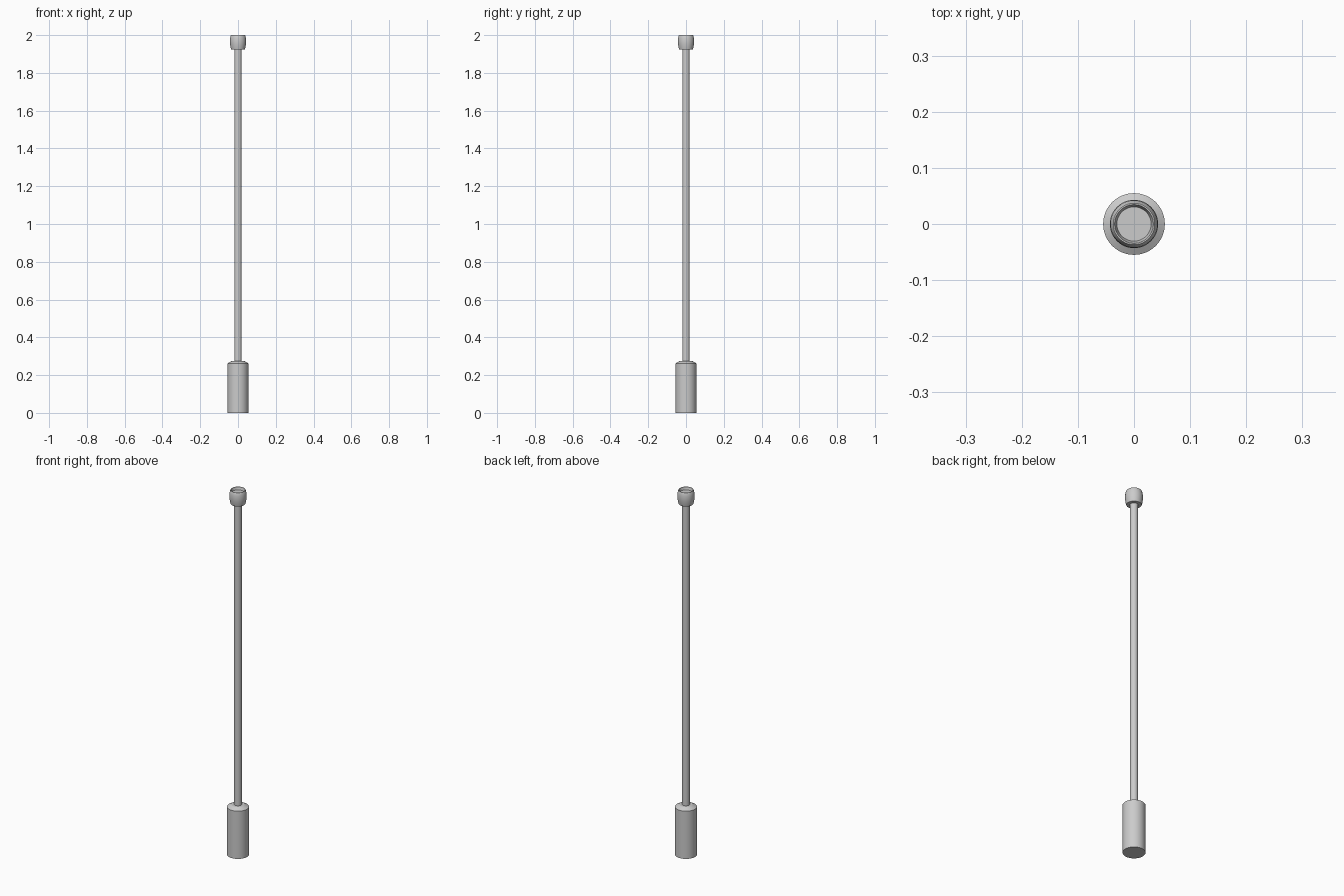
import bpy, bmesh
from math import radians, cos, sin, tau

if "Cube" in bpy.data.objects:
    bpy.data.objects.remove(bpy.data.objects["Cube"])


def lathe(name, profile, sides=48):
    """Revolve an (r, z) profile about z; both ends are capped."""
    bm = bmesh.new()
    rings = [[bm.verts.new((r * cos(tau * i / sides), r * sin(tau * i / sides), z))
              for i in range(sides)] for r, z in profile]
    for a, b in zip(rings, rings[1:]):
        for i in range(sides):
            j = (i + 1) % sides
            bm.faces.new((a[i], a[j], b[j], b[i]))
    bm.faces.new(rings[0][::-1])
    bm.faces.new(rings[-1])
    mesh = bpy.data.meshes.new(name)
    bm.to_mesh(mesh)
    bm.free()
    ob = bpy.data.objects.new(name, mesh)
    bpy.context.collection.objects.link(ob)
    bpy.ops.object.select_all(action='DESELECT')
    ob.select_set(True)
    bpy.context.view_layer.objects.active = ob
    bpy.ops.object.shade_smooth_by_angle(angle=radians(30))
    return ob


# Heavy handle with a shallow sloped shoulder
lathe("handle", [(0.055, 0), (0.055, 0.262), (0.033, 0.275)])

# Slim rod
lathe("rod", [(0.0195, 0.265), (0.0195, 1.935)])

# Rounded end cap with a recessed top
lathe("end_cap", [(0.037, 1.925), (0.040, 1.937), (0.0425, 1.955), (0.043, 1.967),
                  (0.042, 1.983), (0.039, 1.996), (0.037, 2.0), (0.0345, 2.0),
                  (0.0305, 1.985)])
